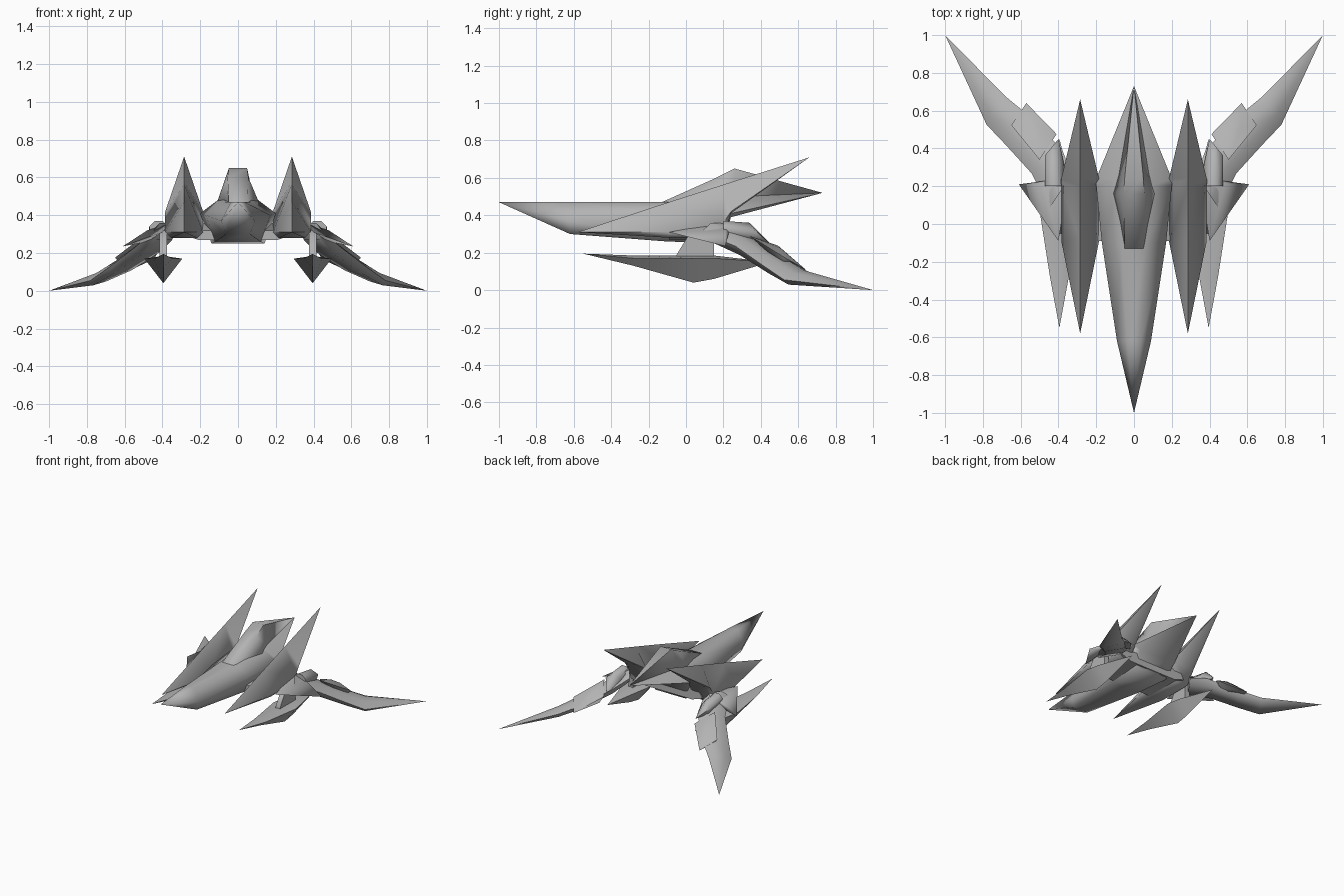
import bpy, bmesh, math

cube = bpy.data.objects.get("Cube")
if cube:
    bpy.data.objects.remove(cube)

hull_grey = bpy.data.materials.new("hull_grey")
hull_grey.use_nodes = True
grey = (.45, .45, .45, 1)
hull_grey.diffuse_color = grey
hull_grey.node_tree.nodes["Principled BSDF"].inputs["Base Color"].default_value = grey


def section(y, width, top, waist, keel, x=0, roof=.4, floor=.7, sweep=0, droop=0):
    """Six-sided cross-section: roof and floor edges around a wider waist."""
    right = [(width * roof, top), (width, waist), (width * floor, keel)]
    left = [(-offset, z) for offset, z in reversed(right)]
    return [(x + offset, y - offset * sweep, z - offset * droop)
            for offset, z in right + left]


def tip(y, z, x=0):
    """Section shrunk to a sharp point."""
    return section(y, width=0, top=z, waist=z, keel=z, x=x)


def loft(name, rings, paired=True):
    """Skin a row of sections, welding points that coincide."""
    bm = bmesh.new()
    loops = [[bm.verts.new(point) for point in ring] for ring in rings]
    for near, far in zip(loops, loops[1:]):
        for i in range(len(near)):
            bm.faces.new((near[i - 1], near[i], far[i], far[i - 1]))
    bm.faces.new(loops[0])
    bm.faces.new(loops[-1])
    bmesh.ops.remove_doubles(bm, verts=bm.verts, dist=.001)
    bmesh.ops.recalc_face_normals(bm, faces=bm.faces)
    mesh = bpy.data.meshes.new(name)
    bm.to_mesh(mesh)
    bm.free()
    mesh.materials.append(hull_grey)
    part = bpy.data.objects.new(name, mesh)
    bpy.context.collection.objects.link(part)
    if paired:
        part.modifiers.new("Mirror", "MIRROR")
    bpy.ops.object.select_all(action="DESELECT")
    part.select_set(True)
    bpy.context.view_layer.objects.active = part
    bpy.ops.object.shade_smooth_by_angle(angle=math.radians(75))


# Fuselage, stepping up into an overhanging wedge tail
body_top = .47
loft("fuselage", [
    tip(y=-1, z=body_top),
    section(y=-.62, width=.09, top=body_top, waist=.37, keel=.3),
    section(y=-.1, width=.17, top=body_top, waist=.4, keel=.26),
    section(y=.2, width=.2, top=.5, waist=.41, keel=.25),
    section(y=.24, width=.2, top=.5, waist=.41, keel=.39),
    tip(y=.73, z=.52),
], paired=False)

# Raised canopy running back into the tail ridge
loft("canopy", [
    section(y=-.13, width=.05, top=body_top, waist=.46, keel=.44, roof=1),
    section(y=.16, width=.11, top=.6, waist=body_top, keel=.44, roof=.5),
    section(y=.26, width=.08, top=.65, waist=.5, keel=.44, roof=.6),
    tip(y=.73, z=.52),
], paired=False)

# Swept nacelle spikes whose ridge climbs in a straight line
nacelle_x = .285


def nacelle_section(y, waist, keel):
    ridge = .5 + y * .32
    return section(y, width=.1, top=ridge, waist=waist, keel=keel, x=nacelle_x, roof=0)


loft("nacelle", [
    tip(y=-.58, z=.31, x=nacelle_x),
    nacelle_section(y=-.09, waist=.31, keel=.28),
    nacelle_section(y=.2, waist=.36, keel=.28),
    nacelle_section(y=.24, waist=.42, keel=.41),
    tip(y=.66, z=.71, x=nacelle_x),
])

# Bridge joining the fuselage to both nacelles
loft("wing_bridge", [
    section(y=-.09, width=.3, top=.32, waist=.3, keel=.27, roof=.9),
    section(y=.22, width=.3, top=.36, waist=.3, keel=.27, roof=.9),
], paired=False)

# Triangular side fin
loft("side_fin", [
    tip(y=-.09, z=.31, x=.4),
    section(y=.21, width=.13, top=.32, waist=.3, keel=.26, x=.48, roof=0, floor=0, droop=.5),
    tip(y=.24, z=.35, x=.38),
])

# Drooping swept arm with a long pointed end
loft("swept_arm", [
    section(y=.17, width=.06, top=.36, waist=.31, keel=.27, x=.39, sweep=1.5),
    section(y=.33, width=.08, top=.28, waist=.25, keel=.2, x=.46, sweep=.8, droop=.2),
    section(y=.49, width=.07, top=.17, waist=.14, keel=.1, x=.61, sweep=1, droop=.2),
    section(y=.6, width=.05, top=.1, waist=.07, keel=.04, x=.73, sweep=1.5, droop=.3),
    tip(y=1, z=0, x=1),
])

# Diamond armour plate over the arm elbow
loft("elbow_armour", [
    tip(y=.34, z=.29, x=.5),
    section(y=.5, width=.12, top=.23, waist=.2, keel=.15, x=.53, roof=.3, sweep=-.2, droop=.2),
    tip(y=.64, z=.11, x=.57),
])

# Shoulder spike at the arm root
loft("shoulder_spike", [
    section(y=.2, width=.05, top=.37, waist=.34, keel=.28, x=.42),
    section(y=.34, width=.05, top=.36, waist=.32, keel=.27, x=.42, roof=0, sweep=-.5),
    tip(y=.45, z=.25, x=.4),
])

# Underslung torpedo: shallow back, deep pointed belly
torpedo_x = .395


def torpedo_section(y, width, keel):
    return section(y, width, top=.185, waist=.17, keel=keel, x=torpedo_x, roof=0, floor=0)


loft("torpedo", [
    tip(y=-.55, z=.195, x=torpedo_x),
    torpedo_section(y=-.28, width=.05, keel=.13),
    torpedo_section(y=.04, width=.1, keel=.04),
    torpedo_section(y=.15, width=.08, keel=.06),
    tip(y=.45, z=.15, x=torpedo_x),
])


# Pylon with a raked leading edge
def pylon_section(y, top):
    return section(y, width=.02, top=top, waist=.18, keel=.17, x=torpedo_x, roof=1, floor=1)


loft("torpedo_pylon", [
    pylon_section(y=-.05, top=.19),
    pylon_section(y=.03, top=.32),
    pylon_section(y=.15, top=.32),
])
